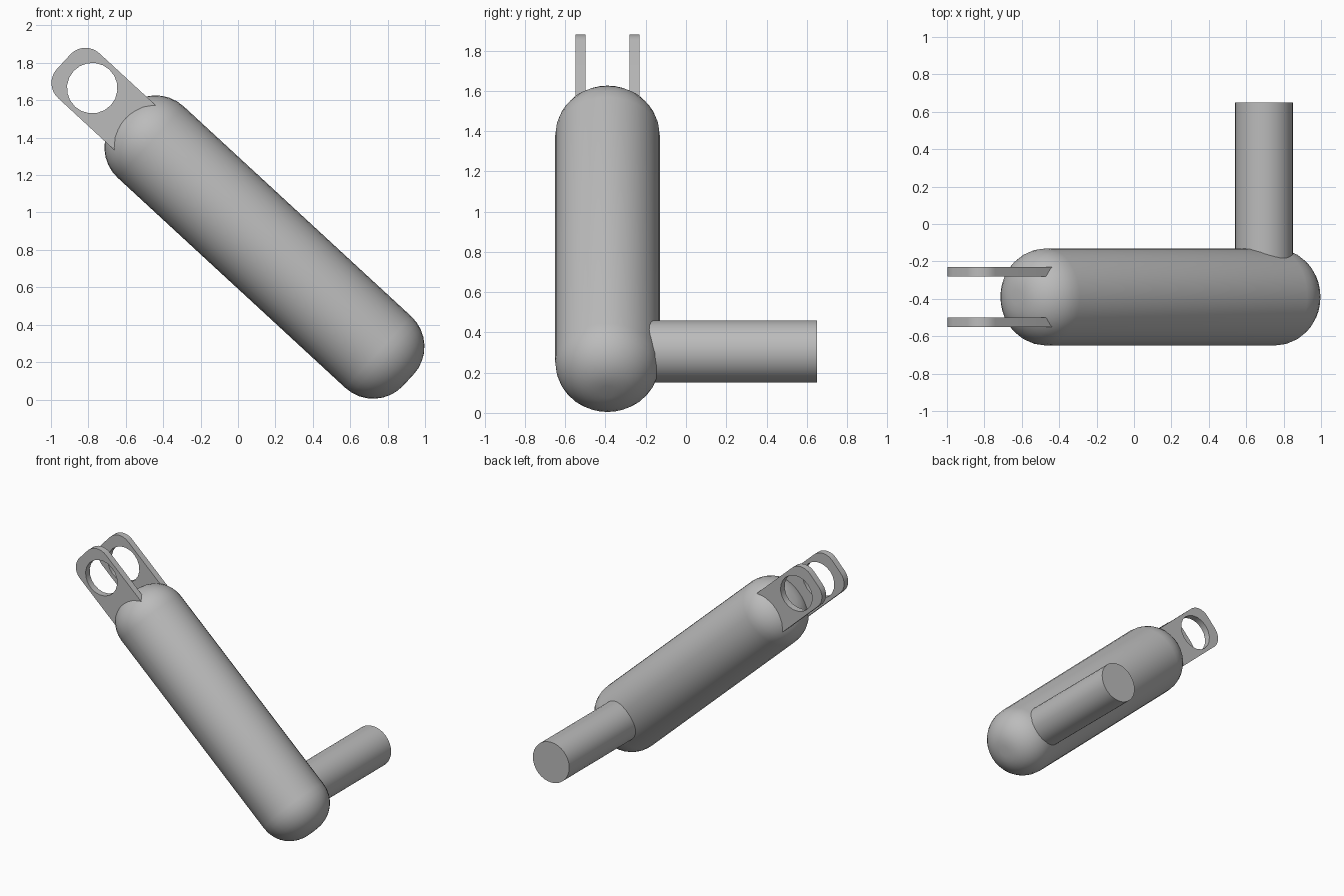
import bpy, bmesh, math
from mathutils import Matrix, Vector

cube = bpy.data.objects.get("Cube")
if cube:
    bpy.data.objects.remove(cube, do_unlink=True)

grey = bpy.data.materials.new("plain_grey")
grey.use_nodes = True
colour = (0.5, 0.5, 0.5, 1)
grey.diffuse_color = colour
grey.node_tree.nodes["Principled BSDF"].inputs["Base Color"].default_value = colour

# Arm frame: local x runs down the arm, local y across, local z out of its upper side
TILT = math.radians(42.7)
turn = Matrix.Rotation(TILT, 4, 'Y')
frame = Matrix.Translation(turn @ Vector((0, 0, 0.695)) + Vector((0, -0.39, 0))) @ turn


def finish(name, bm, matrix):
    bmesh.ops.recalc_face_normals(bm, faces=bm.faces)
    mesh = bpy.data.meshes.new(name)
    bm.to_mesh(mesh)
    bm.free()
    obj = bpy.data.objects.new(name, mesh)
    bpy.context.collection.objects.link(obj)
    obj.matrix_world = matrix
    mesh.materials.append(grey)
    bpy.ops.object.select_all(action='DESELECT')
    obj.select_set(True)
    bpy.context.view_layer.objects.active = obj
    bpy.ops.object.shade_smooth_by_angle(angle=math.radians(30))
    return obj


def arc(cx, cz, r, start, end, steps):
    angles = [math.radians(start + (end - start) * i / steps) for i in range(steps + 1)]
    return [(cx + r * math.cos(a), cz + r * math.sin(a)) for a in angles]


# Arm body: lathed bar with rounded ends and a small flat on each tip
FILLET, CORE, LOW, HIGH = 0.22, 0.04, 0.379, -1.277
profile = [(HIGH - FILLET, 0)] + arc(HIGH, CORE, FILLET, 180, 90, 8)
profile += arc(LOW, CORE, FILLET, 90, 0, 8) + [(LOW + FILLET, 0)]
bm = bmesh.new()
verts = [bm.verts.new((x, 0, z)) for x, z in profile]
edges = [bm.edges.new(pair) for pair in zip(verts, verts[1:])]
bmesh.ops.spin(bm, geom=verts + edges, cent=(0, 0, 0), axis=(1, 0, 0),
               angle=math.tau, steps=32, use_merge=True)
bmesh.ops.remove_doubles(bm, verts=bm.verts, dist=0.0001)
finish("arm_body", bm, frame)

# Handle: round peg pointing backwards from the low end
bm = bmesh.new()
bmesh.ops.create_cone(bm, cap_ends=True, segments=32, radius1=0.155, radius2=0.155, depth=1.0)
finish("handle", bm, Matrix.Translation((0.695, 0.15, 0.305)) @ Matrix.Rotation(math.pi / 2, 4, 'X'))

# Lugs: pair of round-cornered plates, each with a round hole
HALF, CORNER, TIP, ROOT = 0.163, 0.11, -1.91, -1.25
outline = [(ROOT, -HALF), (ROOT, HALF)]
outline += arc(TIP + CORNER, HALF - CORNER, CORNER, 90, 180, 8)
outline += arc(TIP + CORNER, CORNER - HALF, CORNER, 180, 270, 8)
hole = arc(-1.702, 0, 0.135, 0, 360, 20)[:-1]
for name, side in (("front_lug", -1), ("back_lug", 1)):
    bm = bmesh.new()
    loops = []
    for points in (outline, hole):
        ring = [bm.verts.new((x, side * 0.135 - 0.025, z)) for x, z in points]
        loops += [bm.edges.new((v, ring[i - 1])) for i, v in enumerate(ring)]
    bmesh.ops.triangle_fill(bm, use_beauty=True, use_dissolve=False, edges=loops)
    sheet = bmesh.ops.extrude_face_region(bm, geom=bm.faces[:])
    bmesh.ops.translate(bm, vec=(0, 0.05, 0),
                        verts=[g for g in sheet["geom"] if isinstance(g, bmesh.types.BMVert)])
    finish(name, bm, frame)
